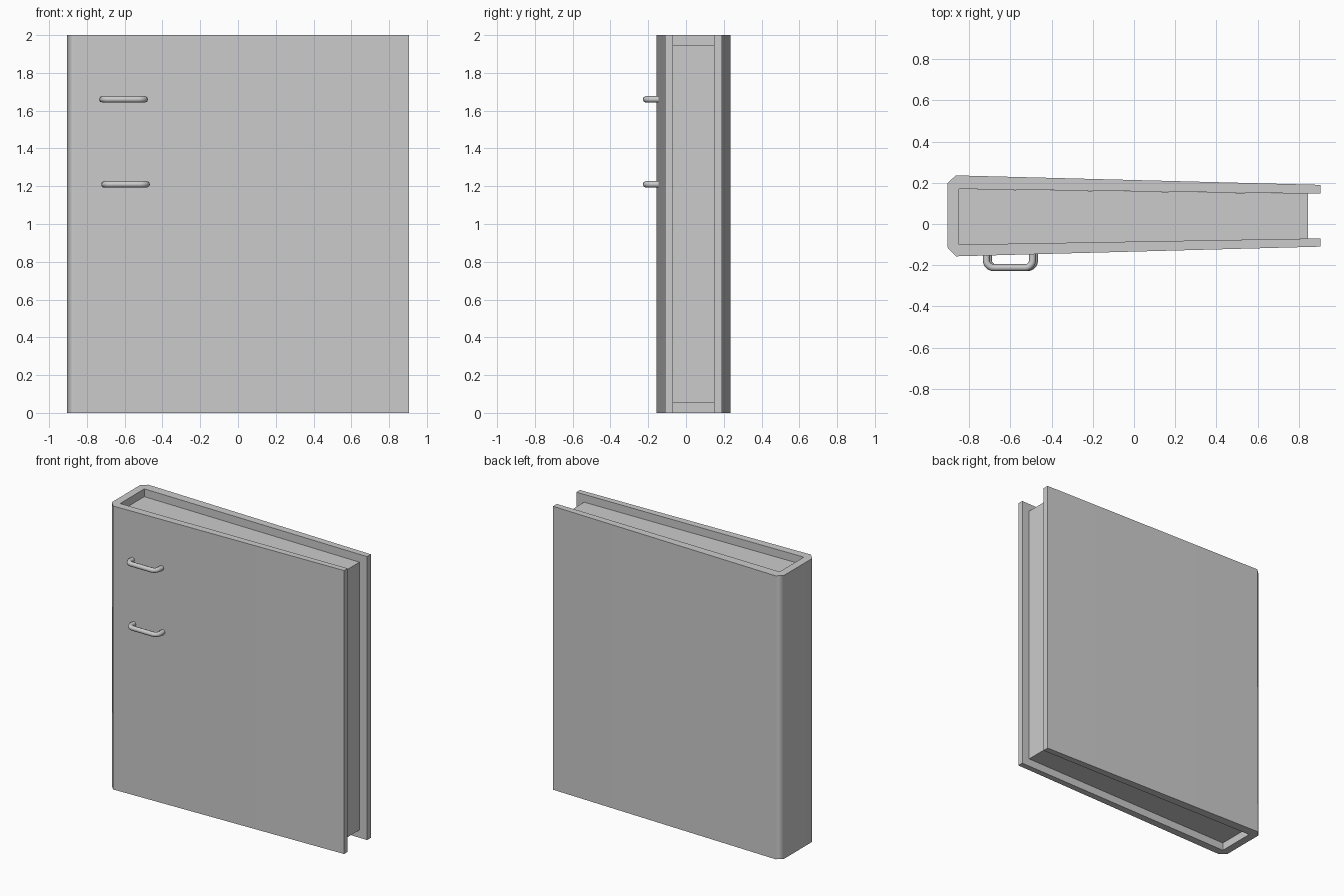
import bpy
import bmesh
from math import cos, sin, pi

default = bpy.data.objects.get("Cube")
if default:
    bpy.data.objects.remove(default, do_unlink=True)

grey = bpy.data.materials.new("plain grey")
grey.use_nodes = True
grey.diffuse_color = (0.6, 0.6, 0.6, 1)
grey.node_tree.nodes["Principled BSDF"].inputs["Base Color"].default_value = (0.6, 0.6, 0.6, 1)


def add(name, data):
    obj = bpy.data.objects.new(name, data)
    bpy.context.collection.objects.link(obj)
    data.materials.append(grey)
    return obj


def extrude_profile(name, points, bottom, top):
    """Raise a closed xy outline from bottom to top."""
    bm = bmesh.new()
    face = bm.faces.new([bm.verts.new((x, y, bottom)) for x, y in points])
    raised = bmesh.ops.extrude_face_region(bm, geom=[face])["geom"]
    verts = [v for v in raised if isinstance(v, bmesh.types.BMVert)]
    bmesh.ops.translate(bm, vec=(0, 0, top - bottom), verts=verts)
    bmesh.ops.recalc_face_normals(bm, faces=bm.faces)
    mesh = bpy.data.meshes.new(name)
    bm.to_mesh(mesh)
    bm.free()
    return add(name, mesh)


# Folded cover: tapering boards joined by a spine with chamfered corners
outside = [(0.905, -0.11), (-0.865, -0.157), (-0.905, -0.115),
           (-0.905, 0.2), (-0.865, 0.236), (0.905, 0.19)]
inside = [(0.905, 0.147), (-0.85, 0.17), (-0.85, -0.1), (0.905, -0.07)]
cover = extrude_profile("cover", outside + inside, 0, 2)
bpy.context.view_layer.objects.active = cover
cover.select_set(True)
bpy.ops.object.shade_smooth_by_angle(angle=pi * 0.28)
weighted = cover.modifiers.new("flat boards", "WEIGHTED_NORMAL")
weighted.keep_sharp = True
cover.select_set(False)

# Page block, set back from the cover edges
pages = [(0.845, 0.147), (-0.85, 0.17), (-0.85, -0.1), (0.845, -0.071)]
extrude_profile("page_block", pages, 0.055, 1.945)


# Bent wire rings standing out of the front board
def ring(name, x, z, half=0.112, bend=0.035):
    path = [(-half, 0.07)]
    for side in (-1, 1):
        arc = [(side * (half - bend + bend * cos(a)), bend - bend * sin(a))
               for a in (i * pi / 10 for i in range(6))]
        path += arc if side < 0 else arc[::-1]
    path.append((half, 0.07))
    curve = bpy.data.curves.new(name, "CURVE")
    curve.dimensions = "3D"
    curve.bevel_depth = 0.017
    curve.bevel_resolution = 2
    curve.use_fill_caps = True
    spline = curve.splines.new("POLY")
    spline.points.add(len(path) - 1)
    for point, (px, py) in zip(spline.points, path):
        point.co = (px, py, 0, 1)
    add(name, curve).location = (x, -0.212, z)


ring("upper_ring", -0.605, 1.66)
ring("lower_ring", -0.595, 1.21)
